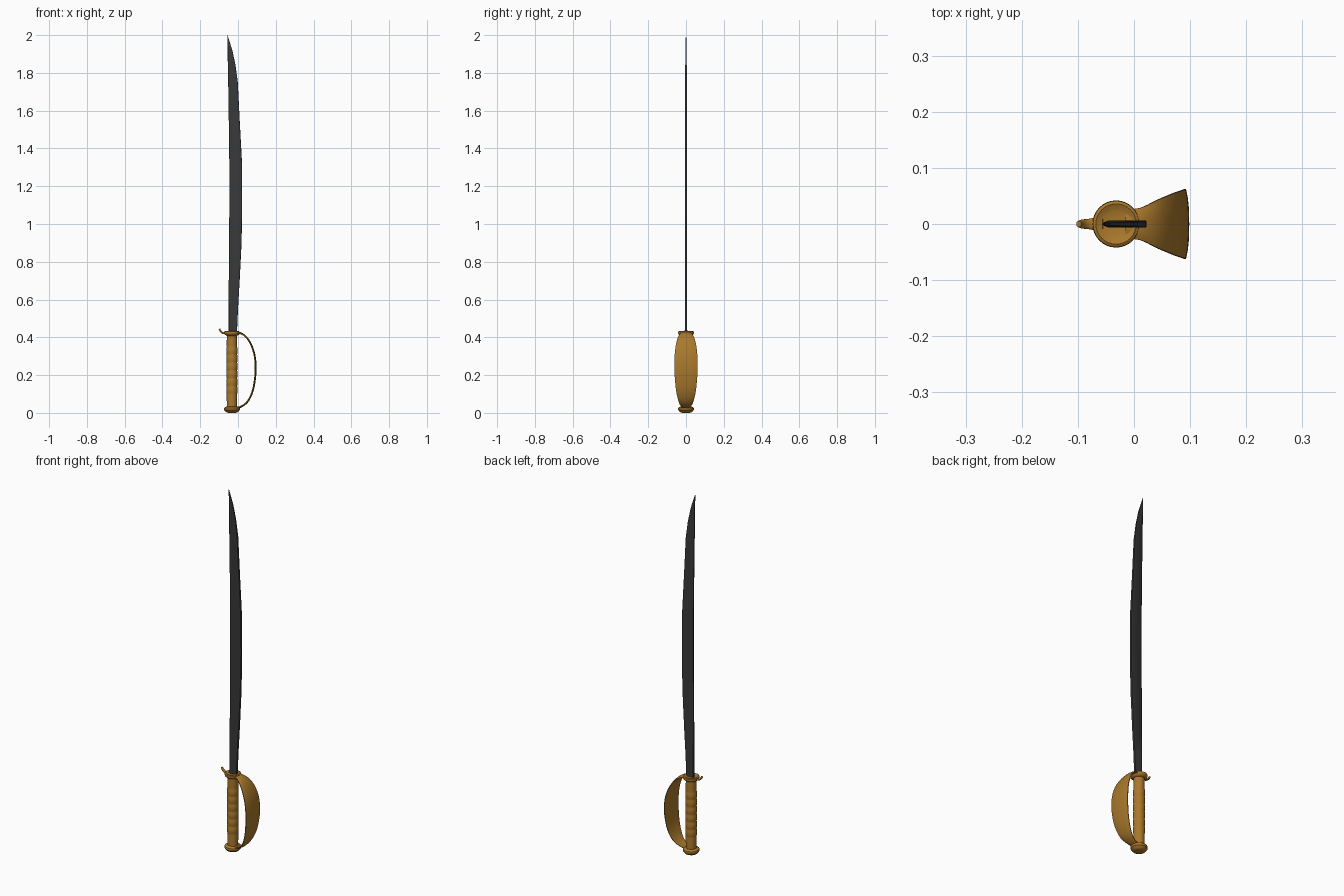
import bpy, bmesh, math

if "Cube" in bpy.data.objects:
    bpy.data.objects.remove(bpy.data.objects["Cube"])

AXIS = -0.032  # x position of the grip axis


def material(name, color):
    m = bpy.data.materials.new(name)
    m.diffuse_color = color
    m.use_nodes = True
    m.node_tree.nodes["Principled BSDF"].inputs["Base Color"].default_value = m.diffuse_color
    return m


BRASS = material("brass", (0.40, 0.19, 0.025, 1))
STEEL = material("dark_steel", (0.04, 0.04, 0.04, 1))


def finish(name, bm, mat, angle=40):
    bmesh.ops.recalc_face_normals(bm, faces=bm.faces)
    mesh = bpy.data.meshes.new(name)
    bm.to_mesh(mesh)
    bm.free()
    mesh.materials.append(mat)
    ob = bpy.data.objects.new(name, mesh)
    bpy.context.collection.objects.link(ob)
    bpy.ops.object.select_all(action='DESELECT')
    ob.select_set(True)
    bpy.context.view_layer.objects.active = ob
    bpy.ops.object.shade_smooth_by_angle(angle=math.radians(angle))
    return ob


def loft(name, rings, mat, angle=40):
    """Bridge equal-sized closed rings and cap both ends."""
    bm = bmesh.new()
    vs = [[bm.verts.new(p) for p in r] for r in rings]
    n = len(vs[0])
    for a, b in zip(vs, vs[1:]):
        for i in range(n):
            j = (i + 1) % n
            bm.faces.new((a[i], a[j], b[j], b[i]))
    bm.faces.new(vs[0])
    bm.faces.new(vs[-1])
    return finish(name, bm, mat, angle)


def lathe(name, profile, mat, n=32):
    """Revolve (radius, z) points about the grip axis."""
    turn = [math.tau * i / n for i in range(n)]
    return loft(name, [[(AXIS + r * math.cos(t), r * math.sin(t), z) for t in turn]
                       for r, z in profile], mat)


def smooth_path(pts, steps):
    """Catmull-Rom interpolation through tuples of any length."""
    p = [pts[0]] + pts + [pts[-1]]
    out = []
    for k in range(1, len(p) - 2):
        for s in range(steps):
            t = s / steps
            out.append(tuple(0.5 * (2*b + (c - a)*t + (2*a - 5*b + 4*c - d)*t*t
                                    + (3*b - a - 3*c + d)*t**3)
                             for a, b, c, d in zip(*p[k-1:k+3])))
    return out + [pts[-1]]


def strap(name, path, thick, mat, across=6, bulge=0.0):
    """Sweep a flat strip along (x, z, half width) points in the xz plane."""
    rings = []
    for i, (x, z, w) in enumerate(path):
        a, b = path[max(i - 1, 0)], path[min(i + 1, len(path) - 1)]
        dx, dz = b[0] - a[0], b[1] - a[1]
        l = math.hypot(dx, dz)
        nx, nz = -dz / l, dx / l
        ring = []
        for side in (1, -1):
            for k in range(across + 1):
                u = (2 * k / across - 1) * side
                o = side * thick / 2 * (1 - 0.6 * u**4) + bulge * (1 - u * u)
                ring.append((x + nx * o, w * u, z + nz * o))
        rings.append(ring)
    return loft(name, rings, mat, 50)


# Blade: z, back edge, cutting edge, half thickness
blade = [(0.41, -0.050, -0.006, 0.006), (0.55, -0.050, 0.000, 0.006),
         (0.70, -0.049, 0.009, 0.006), (0.90, -0.047, 0.019, 0.006),
         (1.10, -0.046, 0.0225, 0.006), (1.32, -0.046, 0.0215, 0.006),
         (1.55, -0.049, 0.009, 0.0055), (1.75, -0.052, -0.001, 0.005),
         (1.84, -0.054, -0.013, 0.004), (1.92, -0.055, -0.030, 0.003),
         (2.00, -0.057, -0.0555, 0.001)]
rings = []
for z, l, r, h in blade:
    c = (r - l) * 0.06
    rings.append([(l, -h * .5, z), (l + c, -h, z), (r - c * .3, -h, z), (r, -h * .7, z),
                  (r, h * .7, z), (r - c * .3, h, z), (l + c, h, z), (l, h * .5, z)])
loft("blade", rings, STEEL)

# Grip with finger ridges
grip = [(0.027, 0.025), (0.028, 0.095)]
for i in range(49):
    t = i / 48
    grip.append((0.0275 + 0.0025 * abs(math.sin(math.pi * 6 * t)), 0.10 + 0.25 * t))
grip += [(0.028, 0.36), (0.027, 0.42)]
lathe("grip", grip, BRASS)

# Pommel
lathe("pommel", [(0.020, 0.0), (0.032, 0.004), (0.036, 0.010), (0.041, 0.014),
                 (0.042, 0.021), (0.041, 0.027), (0.036, 0.031), (0.027, 0.034)], BRASS)

# Dished collar at the blade root
lathe("collar", [(0.027, 0.408), (0.034, 0.412), (0.040, 0.417), (0.042, 0.424),
                 (0.041, 0.430), (0.036, 0.433), (0.030, 0.430), (0.022, 0.427)], BRASS)

# Broad knuckle guard
bow = [(-0.015, 0.423, 0.026), (0.012, 0.420, 0.029), (0.042, 0.399, 0.043),
       (0.068, 0.358, 0.054), (0.085, 0.305, 0.060), (0.091, 0.240, 0.062),
       (0.086, 0.170, 0.058), (0.073, 0.110, 0.051), (0.050, 0.063, 0.040),
       (0.020, 0.038, 0.028), (-0.012, 0.026, 0.020)]
strap("knuckle_guard", smooth_path(bow, 4), 0.009, BRASS, across=8, bulge=0.003)

# Curled quillon opposite the guard
hook = [(-0.055, 0.424, 0.020), (-0.070, 0.422, 0.012), (-0.082, 0.424, 0.009),
        (-0.092, 0.432, 0.008), (-0.0985, 0.445, 0.005)]
strap("quillon", smooth_path(hook, 4), 0.009, BRASS)
